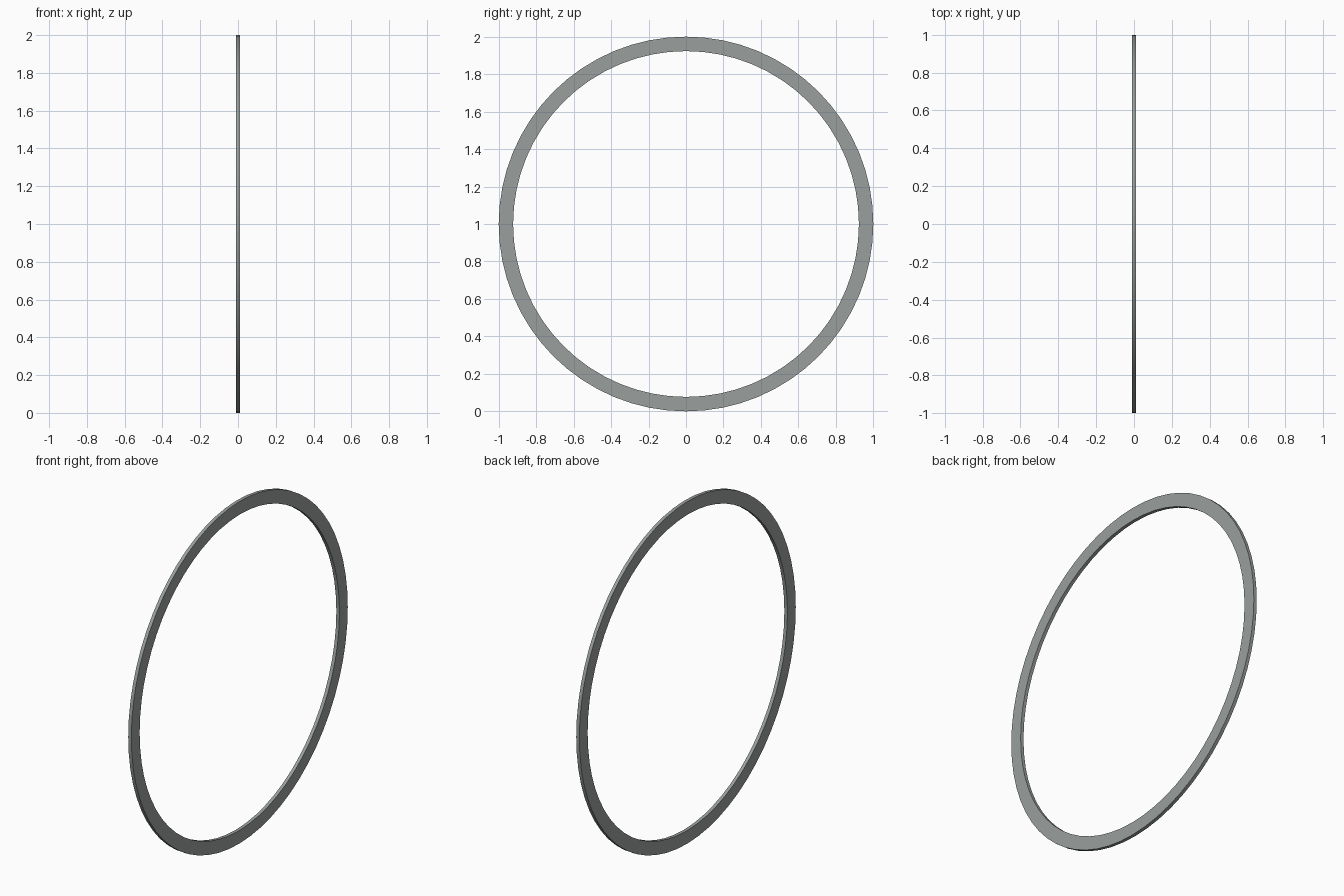
import bpy, bmesh
from math import cos, sin, pi, radians

if "Cube" in bpy.data.objects:
    bpy.data.objects.remove(bpy.data.objects["Cube"])

SIDES, OUTER, INNER, HALF = 64, 1.0, 0.923, 0.01

# Flat hoop: rectangular cross-section swept around the x axis
profile = [(-HALF, INNER), (-HALF, OUTER), (HALF, OUTER), (HALF, INNER)]
bm = bmesh.new()
rings = []
for i in range(SIDES):
    a = 2 * pi * i / SIDES
    rings.append([bm.verts.new((x, r * cos(a), 1 + r * sin(a))) for x, r in profile])
for i in range(SIDES):
    p, q = rings[i], rings[(i + 1) % SIDES]
    for k in range(4):
        n = (k + 1) % 4
        bm.faces.new((p[k], p[n], q[n], q[k]))
bmesh.ops.recalc_face_normals(bm, faces=bm.faces)

mesh = bpy.data.meshes.new("hoop")
bm.to_mesh(mesh)
bm.free()
hoop = bpy.data.objects.new("hoop", mesh)
bpy.context.collection.objects.link(hoop)

# Dark grey finish, smooth round the rim with sharp edges
mat = bpy.data.materials.new("dark_grey")
mat.diffuse_color = (0.32, 0.345, 0.34, 1)
mat.use_nodes = True
mat.node_tree.nodes["Principled BSDF"].inputs["Base Color"].default_value = mat.diffuse_color
mesh.materials.append(mat)
bpy.context.view_layer.objects.active = hoop
hoop.select_set(True)
bpy.ops.object.shade_smooth_by_angle(angle=radians(30))
